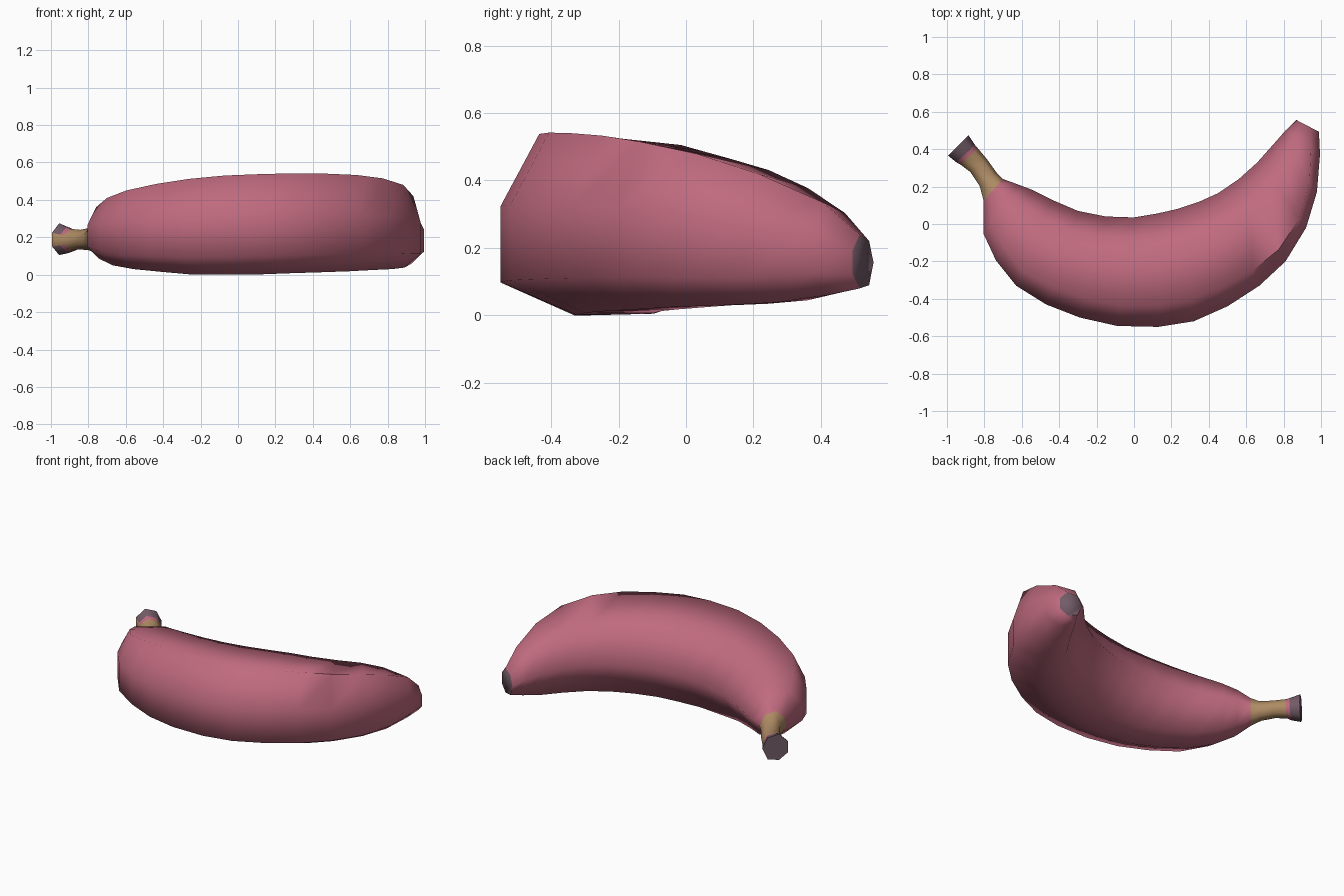
import bpy, bmesh, math
from mathutils import Vector

if "Cube" in bpy.data.objects:
    bpy.data.objects.remove(bpy.data.objects["Cube"])


def mat(name, col):
    m = bpy.data.materials.new(name)
    m.diffuse_color = (*col, 1)
    m.use_nodes = True
    m.node_tree.nodes["Principled BSDF"].inputs["Base Color"].default_value = m.diffuse_color
    return m


pink = mat("pink_peel", (0.52, 0.145, 0.21))
tan = mat("tan_stem", (0.42, 0.255, 0.125))
mauve = mat("grey_mauve_ends", (0.17, 0.105, 0.135))

# Rings: outer x, y, inner x, y, low z, high z
stem_rings = [
    (-1.0, .36, -.885, .475, .105, .275),
    (-.955, .325, -.85, .422, .12, .255),
    (-.935, .315, -.835, .405, .13, .245),
    (-.88, .275, -.785, .345, .135, .24),
    (-.83, .2, -.735, .275, .13, .25),
]
body_rings = [
    (-.81, .12, -.70, .24, .115, .285),
    (-.81, -.06, -.63, .215, .085, .36),
    (-.74, -.2, -.55, .185, .05, .41),
    (-.63, -.33, -.44, .13, .03, .45),
    (-.47, -.43, -.3, .07, .015, .485),
    (-.29, -.5, -.15, .04, 0, .512),
    (-.09, -.545, 0, .035, 0, .53),
    (.13, -.55, .12, .055, .002, .538),
    (.32, -.52, .23, .08, .008, .542),
    (.5, -.44, .35, .12, .013, .54),
    (.67, -.33, .45, .165, .018, .533),
    (.81, -.2, .56, .24, .025, .515),
    (.92, -.02, .66, .33, .03, .48),
    (.98, .17, .74, .42, .038, .42),
    (1.0, .37, .81, .5, .06, .335),
    (.995, .49, .868, .556, .08, .24),
]
rings = stem_rings + body_rings

# Angular cross-section (inward to outward, low to high)
section = [(1, .18), (1, .6), (.81, 1), (.24, .94), (0, .48), (.25, .01), (.63, 0)]
# Rounder section for the narrow ends
round_sec = [(.95, .27), (.95, .7), (.62, 1), (.2, .88), (0, .48), (.2, .06), (.62, 0)]

bm = bmesh.new()
loops = []
for ox, oy, ix, iy, lo, hi in rings:
    o, i = Vector((ox, oy, 0)), Vector((ix, iy, 0))
    k = min(1, max(0, (hi - lo - .17) / .25))
    # the upper ridge moves slightly outward towards both ends
    shift = .05 * k * min(1, max(0, (abs(ox) - .45) / .4))
    loop = []
    for j, ((s1, t1), (s0, t0)) in enumerate(zip(section, round_sec)):
        s, t = s0 + (s1 - s0) * k, t0 + (t1 - t0) * k
        if j == 2:
            s += shift
        if j == 3:
            t -= shift
        p = i.lerp(o, s)
        p.z = lo + (hi - lo) * t
        loop.append(bm.verts.new(p))
    loops.append(loop)


def colour(r, j):
    """Cut end, pink band, stem, peel; the stem colour runs up the outer side."""
    if r < 2 and j == 0:
        return 1
    return 2 if r == 0 else 1 if 2 <= r <= 4 else 0


# Skin between rings
n = len(section)
for r in range(len(loops) - 1):
    for j in range(n):
        a, b = loops[r], loops[r + 1]
        f = bm.faces.new((a[j], a[(j + 1) % n], b[(j + 1) % n], b[j]))
        f.material_index = colour(r, j)

# Dark end caps
for loop in (loops[0], loops[-1]):
    bm.faces.new(loop).material_index = 2

bmesh.ops.recalc_face_normals(bm, faces=bm.faces)
me = bpy.data.meshes.new("banana")
bm.to_mesh(me)
bm.free()
for m in (pink, tan, mauve):
    me.materials.append(m)
ob = bpy.data.objects.new("banana", me)
bpy.context.collection.objects.link(ob)
bpy.context.view_layer.objects.active = ob
ob.select_set(True)
bpy.ops.object.shade_smooth_by_angle(angle=math.radians(75))
